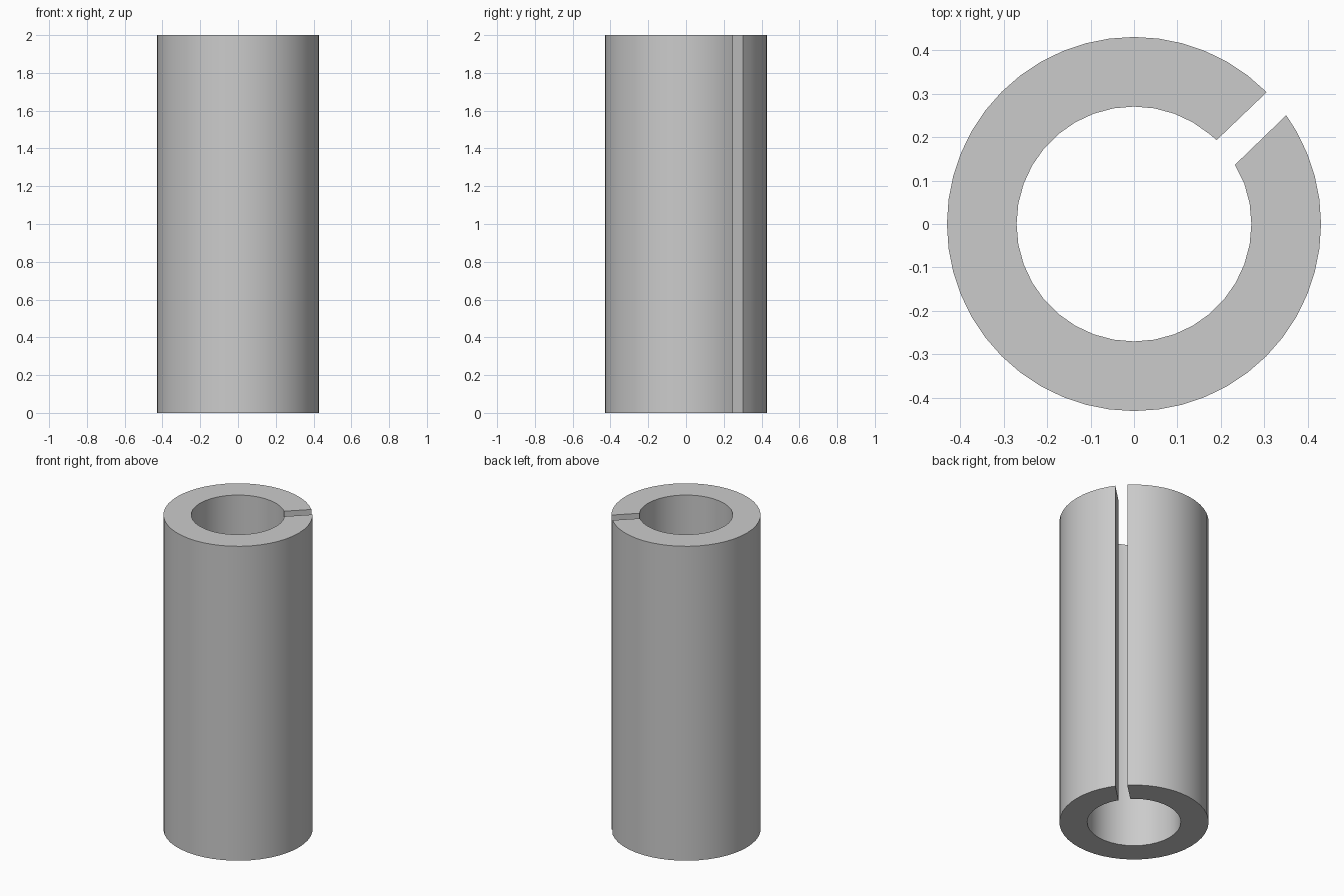
import bpy
import bmesh
from math import radians, sin, cos, atan2, tau
from mathutils import Vector

cube = bpy.data.objects.get("Cube")
if cube:
    bpy.data.objects.remove(cube, do_unlink=True)

HEIGHT = 2.0
OUTER, INNER = 0.43, 0.27

# Plain grey finish
grey = bpy.data.materials.new("plain grey")
grey.use_nodes = True
colour = (0.6, 0.6, 0.6, 1)
grey.diffuse_color = colour
grey.node_tree.nodes["Principled BSDF"].inputs["Base Color"].default_value = colour


def arc(radius, first, last, sides):
    """Points on regular divisions of a circle between two slot corners."""
    a0 = atan2(first[1], first[0])
    a1 = atan2(last[1], last[0]) + tau
    step = tau / sides
    angles = [i * step for i in range(2 * sides) if a0 + 0.02 < i * step < a1 - 0.02]
    middle = [(radius * cos(a), radius * sin(a)) for a in angles]
    return [first] + middle + [last]


# C-shaped cross-section with a parallel-sided slot
outer = arc(OUTER, (0.305, 0.303), (0.35, 0.25), 48)
inner = arc(INNER, (0.19, 0.193), (0.232, 0.136), 36)
bm = bmesh.new()
profile = [bm.verts.new((x, y, 0)) for x, y in outer + inner[::-1]]
face = bm.faces.new(profile)

# Raise the section into a tube
raised = bmesh.ops.extrude_face_region(bm, geom=[face])["geom"]
bmesh.ops.translate(bm, vec=Vector((0, 0, HEIGHT)),
                    verts=[g for g in raised if isinstance(g, bmesh.types.BMVert)])
bmesh.ops.recalc_face_normals(bm, faces=bm.faces)

mesh = bpy.data.meshes.new("slotted_tube")
bm.to_mesh(mesh)
bm.free()
mesh.materials.append(grey)
tube = bpy.data.objects.new("slotted_tube", mesh)
bpy.context.collection.objects.link(tube)

# Smooth walls, crisp rims and slot edges
bpy.ops.object.select_all(action="DESELECT")
tube.select_set(True)
bpy.context.view_layer.objects.active = tube
bpy.ops.object.shade_smooth_by_angle(angle=radians(30))
